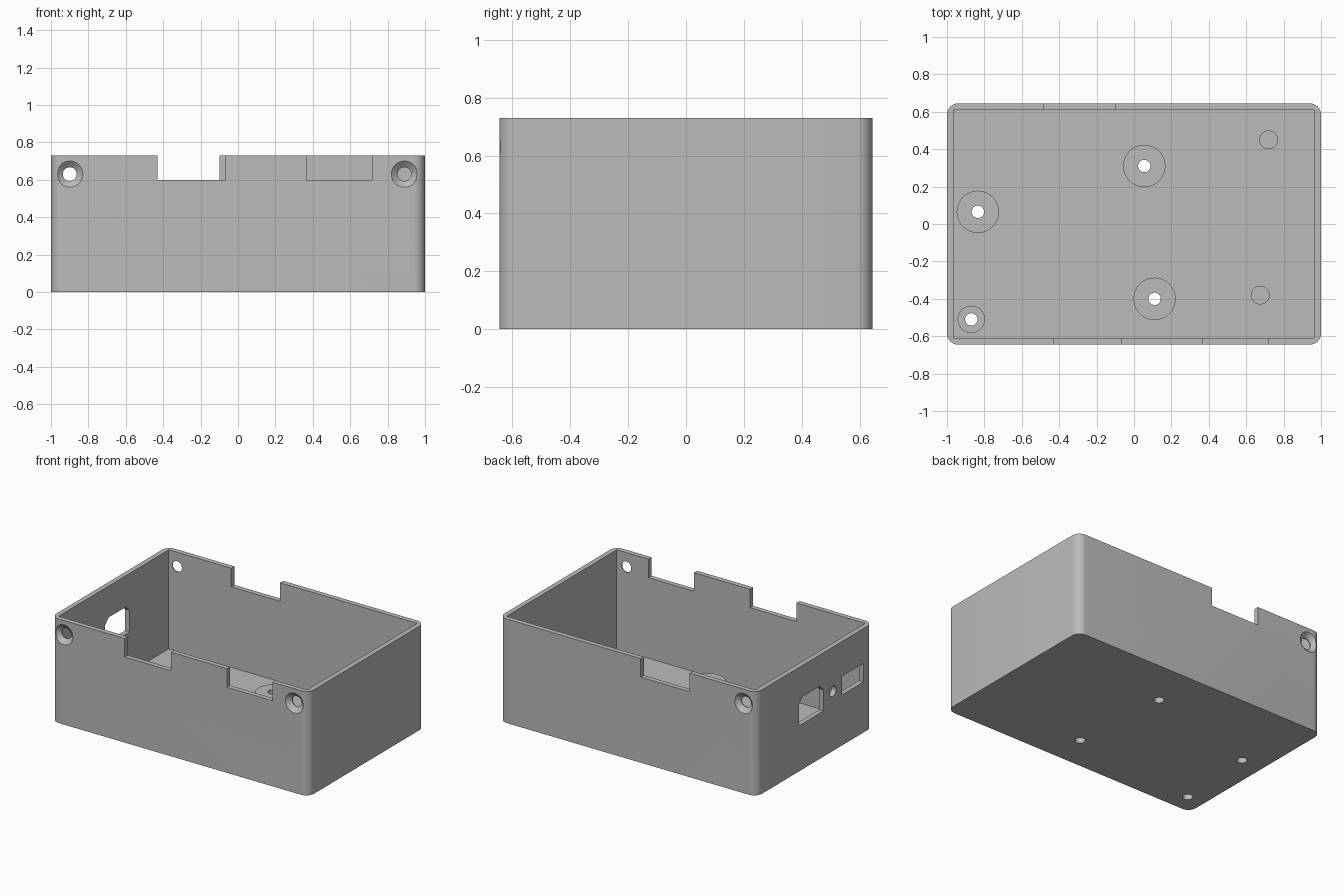
import bpy, bmesh, math
from mathutils import Matrix, Vector

if "Cube" in bpy.data.objects:
    bpy.data.objects.remove(bpy.data.objects["Cube"], do_unlink=True)

HALF_X, HALF_Y, HEIGHT, WALL = 1.0, 0.645, 0.73, 0.035
NOTCH_Z, POST_TOP = 0.6, 0.12

grey = bpy.data.materials.new("grey plastic")
grey.use_nodes = True
grey.diffuse_color = (0.5, 0.5, 0.5, 1)
grey.node_tree.nodes["Principled BSDF"].inputs["Base Color"].default_value = (0.5, 0.5, 0.5, 1)


def make_object(name, bm):
    bmesh.ops.recalc_face_normals(bm, faces=bm.faces)
    mesh = bpy.data.meshes.new(name)
    bm.to_mesh(mesh)
    bm.free()
    mesh.materials.append(grey)
    obj = bpy.data.objects.new(name, mesh)
    bpy.context.collection.objects.link(obj)
    return obj


def prism(name, outline, place, direction):
    """Extrude an outline; place turns each 2D point into a 3D one."""
    bm = bmesh.new()
    face = bm.faces.new([bm.verts.new(place(a, b)) for a, b in outline])
    new = bmesh.ops.extrude_face_region(bm, geom=[face])["geom"]
    bmesh.ops.translate(bm, vec=Vector(direction),
                        verts=[v for v in new if isinstance(v, bmesh.types.BMVert)])
    return make_object(name, bm)


def box(name, low, high):
    bm = bmesh.new()
    low, high = Vector(low), Vector(high)
    bmesh.ops.create_cube(bm, size=1, matrix=Matrix.Translation((low + high) / 2)
                          @ Matrix.Diagonal((*(high - low), 1)))
    return make_object(name, bm)


def cylinder(name, start, end, r1, r2=None, sides=48):
    bm = bmesh.new()
    start, end = Vector(start), Vector(end)
    axis = end - start
    turn = axis.to_track_quat("Z", "Y").to_matrix().to_4x4()
    bmesh.ops.create_cone(bm, cap_ends=True, segments=sides, radius1=r1,
                          radius2=r1 if r2 is None else r2, depth=axis.length,
                          matrix=Matrix.Translation((start + end) / 2) @ turn)
    return make_object(name, bm)


def cut(target, cutter):
    """Subtract the cutter, bake the result and remove the cutter."""
    mod = target.modifiers.new("cut", "BOOLEAN")
    mod.operation, mod.solver, mod.object = "DIFFERENCE", "EXACT", cutter
    graph = bpy.context.evaluated_depsgraph_get()
    mesh = bpy.data.meshes.new_from_object(target.evaluated_get(graph))
    target.modifiers.clear()
    target.data = mesh
    bpy.data.objects.remove(cutter, do_unlink=True)


def smooth(obj):
    bpy.ops.object.select_all(action="DESELECT")
    obj.select_set(True)
    bpy.context.view_layer.objects.active = obj
    bpy.ops.object.shade_smooth_by_angle(angle=math.radians(30))


# Open case: rounded outside corners, square inside corners
RADIUS, STEPS = 0.06, 8
outline = []
for corner, (sx, sy) in enumerate([(1, 1), (-1, 1), (-1, -1), (1, -1)]):
    for i in range(STEPS + 1):
        a = (corner + i / STEPS) * math.pi / 2
        outline.append((sx * (HALF_X - RADIUS) + RADIUS * math.cos(a),
                        sy * (HALF_Y - RADIUS) + RADIUS * math.sin(a)))
case = prism("case", outline, lambda a, b: (a, b, 0), (0, 0, HEIGHT))
cut(case, box("cavity", (WALL - HALF_X, WALL - HALF_Y, WALL),
              (HALF_X - WALL, HALF_Y - WALL, HEIGHT + 0.2)))

# Rim notches: two in the front wall, one in the back wall
for x1, x2, side in [(-0.43, -0.07, -1), (0.365, 0.72, -1), (-0.48, -0.10, 1)]:
    ys = sorted([side * (HALF_Y - 0.06), side * (HALF_Y + 0.1)])
    cut(case, box("notch", (x1, ys[0], NOTCH_Z), (x2, ys[1], HEIGHT + 0.1)))

# Countersunk lid screw holes
for x, side in [(-0.9, -1), (0.89, -1), (-0.9, 1)]:
    at = lambda depth: (x, side * (HALF_Y - depth), 0.63)
    cut(case, cylinder("screw_hole", at(-0.1), at(0.1), 0.037))
    cut(case, cylinder("countersink", at(-0.028), at(0.028), 0.103, 0.037))

# Side openings: power inlet, round hole and switch slot
inlet = [(0.175, 0.32), (0.175, 0.47), (0.135, 0.51),
         (-0.055, 0.51), (-0.095, 0.47), (-0.095, 0.32)]
cut(case, prism("inlet", inlet, lambda a, b: (-HALF_X - 0.1, a, b), (0.2, 0, 0)))
cut(case, cylinder("cable_hole", (-1.1, -0.2, 0.42), (-0.9, -0.2, 0.42), 0.036))
cut(case, box("switch_slot", (-1.1, -0.54, 0.355), (-0.9, -0.30, 0.485)))

# Floor posts; the drilled ones have a hole through the floor
posts = [("board_post_back", 0.055, 0.31, 0.113, True),
         ("board_post_right", -0.835, 0.065, 0.113, True),
         ("board_post_front", 0.11, -0.4, 0.113, True),
         ("ground_post", -0.87, -0.51, 0.073, True),
         ("support_pin_back", 0.72, 0.45, 0.05, False),
         ("support_pin_front", 0.675, -0.38, 0.05, False)]
for name, x, y, radius, drilled in posts:
    post = cylinder(name, (x, y, WALL), (x, y, POST_TOP), radius)
    if drilled:
        for part in (case, post):
            cut(part, cylinder("drill", (x, y, -0.1), (x, y, 0.3), 0.033))
    smooth(post)
smooth(case)
